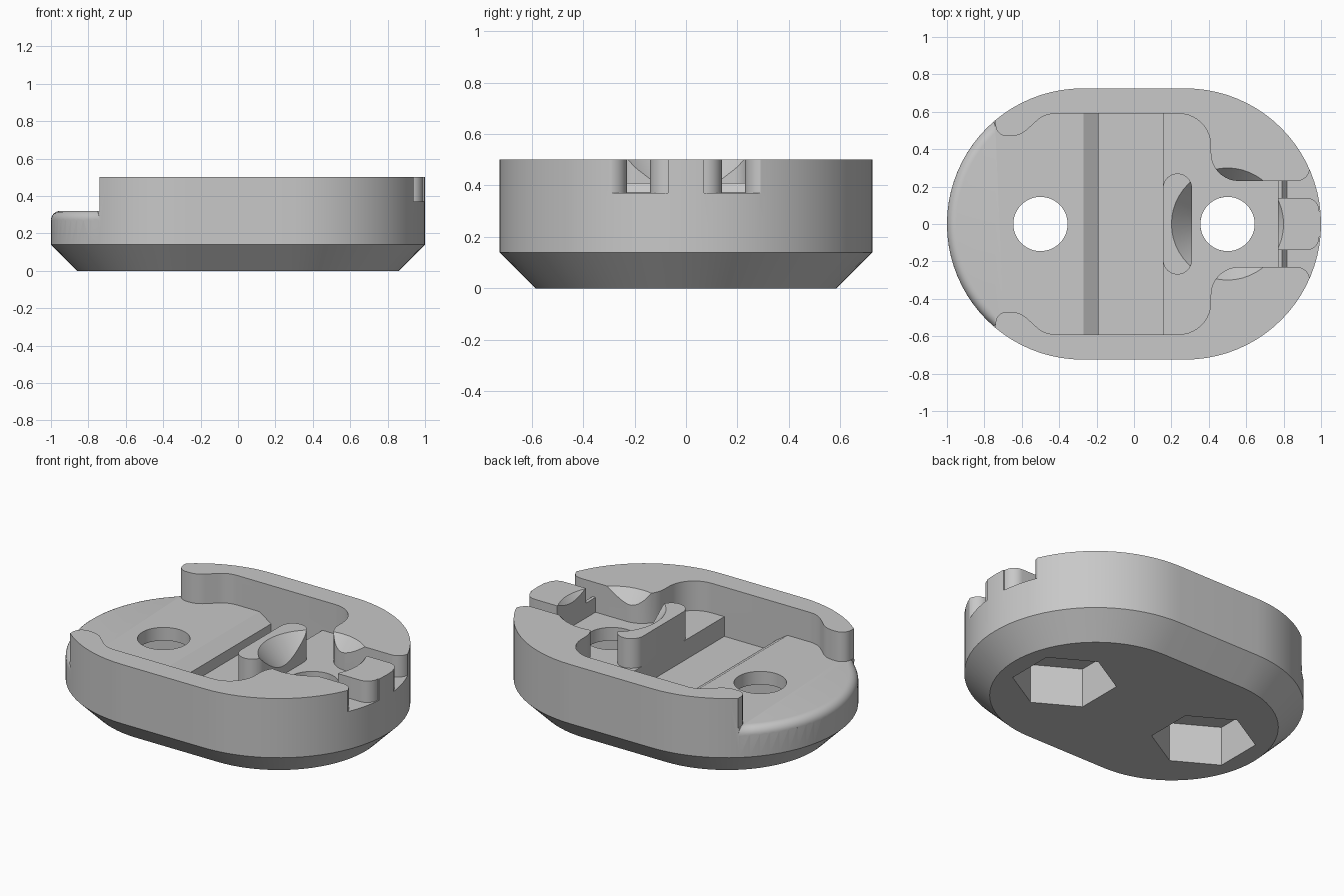
import bpy, bmesh, math

cube = bpy.data.objects.get("Cube")
if cube:
    bpy.data.objects.remove(cube, do_unlink=True)

grey = bpy.data.materials.new("light_grey")
grey.use_nodes = True
grey.diffuse_color = (0.58, 0.58, 0.58, 1)
grey.node_tree.nodes["Principled BSDF"].inputs["Base Color"].default_value = (0.58, 0.58, 0.58, 1)

END_X, END_R = 0.275, 0.725      # centre and radius of the rounded ends
FLOOR, TOP = 0.32, 0.5


def arc(cx, cy, r, a0, a1, n=10):
    return [(cx + r * math.cos(math.radians(a0 + (a1 - a0) * i / n)),
             cy + r * math.sin(math.radians(a0 + (a1 - a0) * i / n))) for i in range(n + 1)]


def loft(name, rings, closed=False):
    """Skin equal-length rings of 3D points; cap the ends."""
    bm = bmesh.new()
    vs = [[bm.verts.new(p) for p in ring] for ring in rings]
    n = len(vs[0])
    for a, b in zip(vs, vs[1:]):
        for i in range(n):
            bm.faces.new((a[i], a[(i + 1) % n], b[(i + 1) % n], b[i]))
    bm.faces.new(vs[0][::-1])
    bm.faces.new(vs[-1])
    bmesh.ops.recalc_face_normals(bm, faces=bm.faces[:])
    me = bpy.data.meshes.new(name)
    bm.to_mesh(me)
    bm.free()
    me.materials.append(grey)
    ob = bpy.data.objects.new(name, me)
    bpy.context.collection.objects.link(ob)
    return ob


def prism(name, outline, z0, z1):
    return loft(name, [[(x, y, z) for x, y in outline] for z in (z0, z1)])


def side_prism(name, profile, y0, y1):
    return loft(name, [[(x, y, z) for x, z in profile] for y in (y0, y1)])


def mirror_y(points):
    return [(x, -y) for x, y in reversed(points)]


def combine(body, tool, operation):
    mod = body.modifiers.new("cut", 'BOOLEAN')
    mod.operation = operation
    mod.solver = 'EXACT'
    mod.object = tool
    bpy.context.view_layer.objects.active = body
    bpy.ops.object.modifier_apply(modifier=mod.name)
    bpy.data.objects.remove(tool, do_unlink=True)


# Chamfered body with rounded ends
def stadium(inset):
    r = END_R - inset
    return arc(END_X, 0, r, -90, 90, 40) + arc(-END_X, 0, r, 90, 270, 40)


body = loft("base_block", [[(x, y, z) for x, y in stadium(i)]
                           for i, z in ((0.14, 0), (0, 0.14), (0, TOP))])

# Open pocket between the side walls, including the low end ledge
half = ([(-1.3, 0.95), (-0.74, 0.95)]
        + arc(-0.68, 0.53, 0.06, 180, 270)
        + arc(-0.66, 0.60, 0.13, 270, 315)
        + arc(-0.42, 0.44, 0.15, 135, 90)
        + arc(0.24, 0.42, 0.17, 90, 0)
        + arc(0.56, 0.38, 0.15, 180, 270)
        + [(0.77, 0.23)])
combine(body, prism("pocket", half + mirror_y(half), FLOOR, 0.8), 'DIFFERENCE')

# Upright tab with round ends
tab = arc(0.2325, 0.1925, 0.0775, 0, 180, 16) + arc(0.2325, -0.1925, 0.0775, 180, 360, 16)
combine(body, prism("tab", tab, 0.28, TOP), 'UNION')

# Cross channel with a sloped lead-in
channel = [(-0.27, 0.34), (-0.27, FLOOR), (-0.19, 0.267), (-0.19, 0.2), (0.155, 0.2), (0.155, 0.34)]
combine(body, side_prism("channel", channel, -0.59, 0.59), 'DIFFERENCE')

# Two flared slots that leave the middle end block standing
slot = ([(0.818, 0.14), (0.818, 0.23)]
        + arc(0.87, 0.30, 0.07, 270, 360)
        + [(1.2, 0.30), (1.2, 0.07)]
        + arc(0.92, 0.07, 0.07, 0, 90))
ramp = [(0.75, 0.41), (0.79, 0.41), (0.82, 0.37), (0.82, 0.7), (0.75, 0.7)]
for side in (1, -1):
    combine(body, prism("slot", [(x, y * side) for x, y in slot], 0.37, 0.7), 'DIFFERENCE')
    combine(body, side_prism("ramp", ramp, 0.14 * side, 0.23 * side), 'DIFFERENCE')

# Screw holes with hexagonal nut recesses underneath
for x in (-0.5, 0.5):
    combine(body, prism("screw_hole", arc(x, 0, 0.145, 0, 360 - 7.5, 47), 0.1, 0.6), 'DIFFERENCE')
    combine(body, prism("nut_recess", arc(x, 0, 0.29, 30, 330, 5), -0.1, 0.24), 'DIFFERENCE')

# Conical clearance around the second hole
cone = [[(x, y, z) for x, y in arc(0.5, 0, r, 0, 360 - 7.5, 47)]
        for r, z in ((0.128, 0.30), (0.317, 0.52))]
combine(body, loft("cone", cone), 'DIFFERENCE')

# Rounded outer edge of the low ledge
section = [(END_R - 0.05 + dx, FLOOR - 0.05 + dz) for dx, dz in arc(0, 0, 0.05, 0, 90, 6)]
section += [(END_R - 0.05, 0.35), (END_R + 0.1, 0.35), (END_R + 0.1, 0.27)]
rings = []
for i in range(33):
    a = math.radians(180 - 50 + 100 * i / 32)
    rings.append([(min(-END_X + r * math.cos(a), -0.741), r * math.sin(a), z) for r, z in section])
combine(body, loft("ledge_rounding", rings), 'DIFFERENCE')

# Smooth curved walls, keep crisp edges
bpy.ops.object.select_all(action='DESELECT')
body.select_set(True)
bpy.context.view_layer.objects.active = body
bpy.ops.object.shade_smooth_by_angle(angle=math.radians(25))
